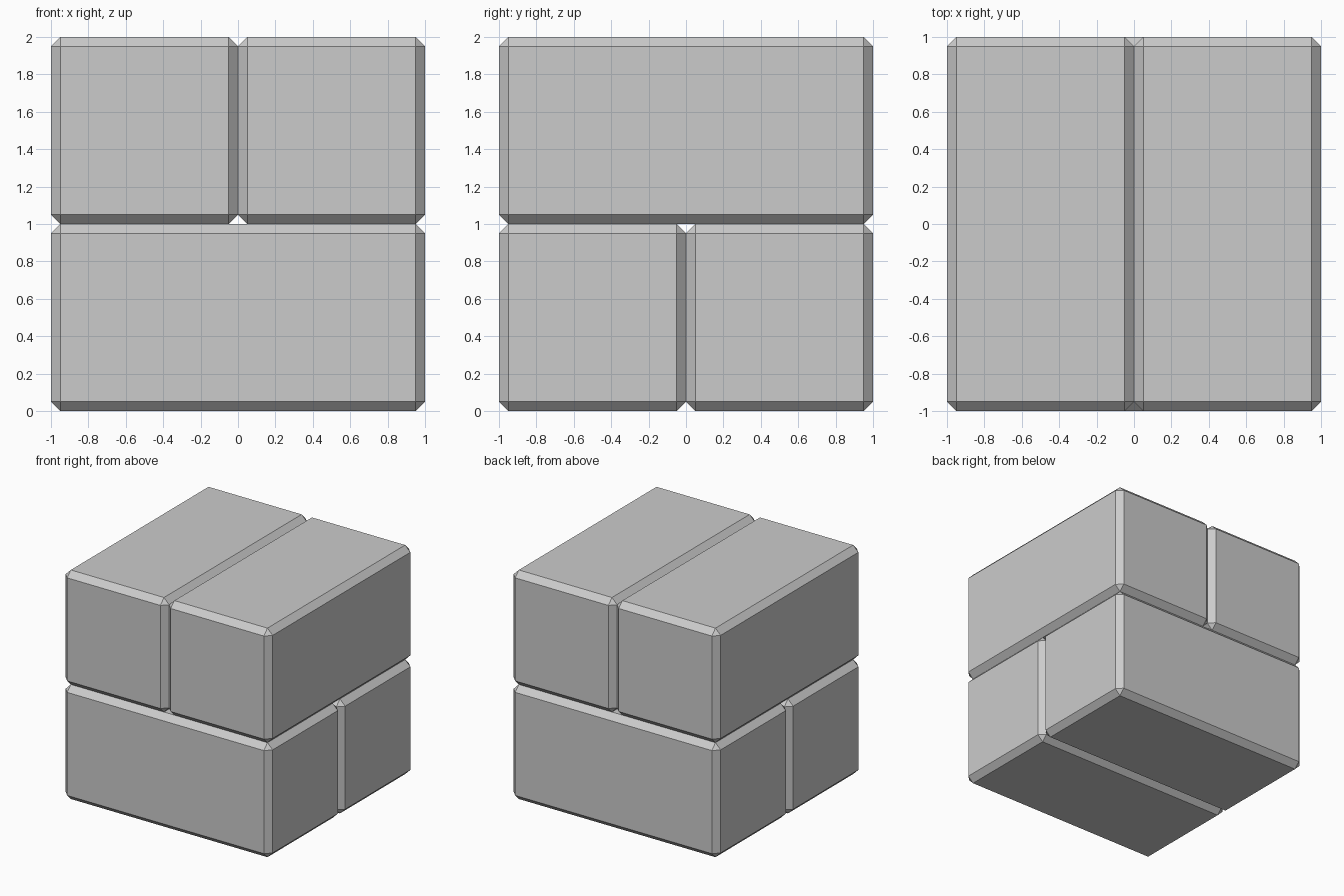
import bpy
import bmesh

if "Cube" in bpy.data.objects:
    bpy.data.objects.remove(bpy.data.objects["Cube"])

CHAMFER = 0.05


def brick(name, size, center):
    """Box with single-segment chamfers on every edge."""
    bm = bmesh.new()
    bmesh.ops.create_cube(bm, size=1)
    bmesh.ops.scale(bm, vec=size, verts=bm.verts)
    bmesh.ops.bevel(bm, geom=bm.edges[:], offset=CHAMFER, offset_type='OFFSET',
                    segments=1, affect='EDGES', profile=0.5)
    bmesh.ops.recalc_face_normals(bm, faces=bm.faces)
    mesh = bpy.data.meshes.new(name)
    bm.to_mesh(mesh)
    bm.free()
    obj = bpy.data.objects.new(name, mesh)
    obj.location = center
    bpy.context.collection.objects.link(obj)


# Lower course: two bricks running along x
for name, y in (("lower_brick_front", -0.5), ("lower_brick_back", 0.5)):
    brick(name, (2, 1, 1), (0, y, 0.5))

# Upper course: two bricks running along y
for name, x in (("upper_brick_left", -0.5), ("upper_brick_right", 0.5)):
    brick(name, (1, 2, 1), (x, 0, 1.5))
